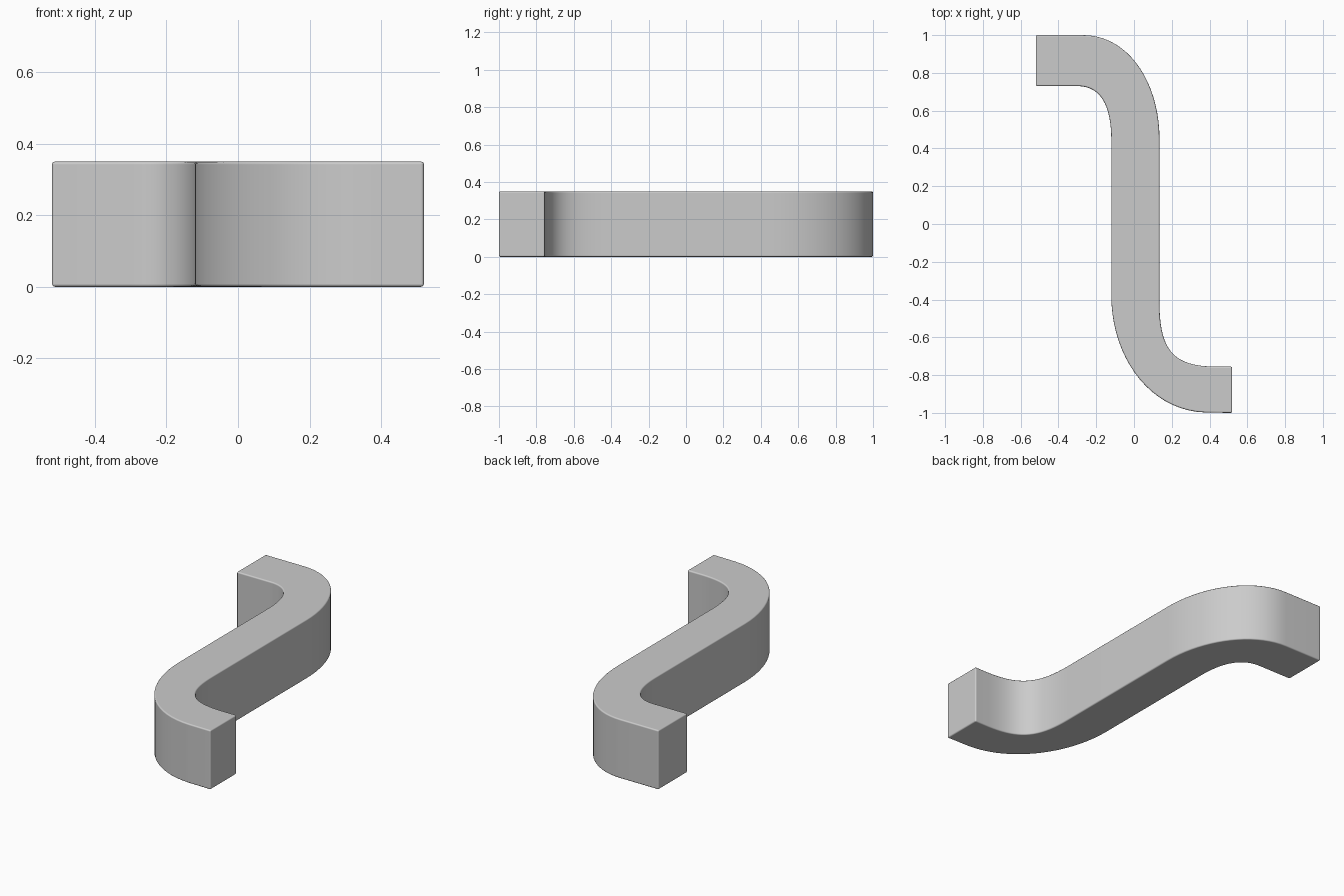
import bpy, bmesh, math
from mathutils import Vector
from mathutils.geometry import interpolate_bezier

if "Cube" in bpy.data.objects:
    bpy.data.objects.remove(bpy.data.objects["Cube"])

STEPS = 20
HEIGHT = 0.35


def bend(*pts):
    """Points along one rounded bend, given as start, two handles, end."""
    return interpolate_bezier(*[Vector((x, y, 0)) for x, y in pts], STEPS)


# S-shaped outline, counter-clockwise seen from above
outline = [Vector((0.52, -0.755, 0))]
outline += bend((0.42, -0.755), (0.22, -0.75), (0.135, -0.68), (0.135, -0.42))
outline += bend((0.135, 0.45), (0.135, 0.75), (-0.03, 1.0), (-0.27, 1.0))
outline += [Vector((-0.52, 1.0, 0)), Vector((-0.52, 0.73, 0))]
outline += bend((-0.30, 0.73), (-0.19, 0.73), (-0.12, 0.65), (-0.12, 0.44))
outline += bend((-0.12, -0.38), (-0.12, -0.70), (0.08, -0.99), (0.38, -0.998))
outline += [Vector((0.52, -1.0, 0))]

# Solid bar raised from the outline
bm = bmesh.new()
base = bm.faces.new([bm.verts.new(p) for p in outline])
raised = bmesh.ops.extrude_face_region(bm, geom=[base])
top = [v for v in raised["geom"] if isinstance(v, bmesh.types.BMVert)]
bmesh.ops.translate(bm, verts=top, vec=(0, 0, HEIGHT))
bmesh.ops.recalc_face_normals(bm, faces=bm.faces)
mesh = bpy.data.meshes.new("curved_bar")
bm.to_mesh(mesh)
bm.free()
bar = bpy.data.objects.new("curved_bar", mesh)
bpy.context.collection.objects.link(bar)

# Slightly softened edges and smooth bends
bpy.context.view_layer.objects.active = bar
bar.select_set(True)
bpy.ops.object.shade_smooth_by_angle(angle=math.radians(35))
bevel = bar.modifiers.new("soft_edges", "BEVEL")
bevel.width = 0.008
bevel.segments = 3
bevel.limit_method = "ANGLE"
bevel.angle_limit = math.radians(40)
bevel.harden_normals = True
